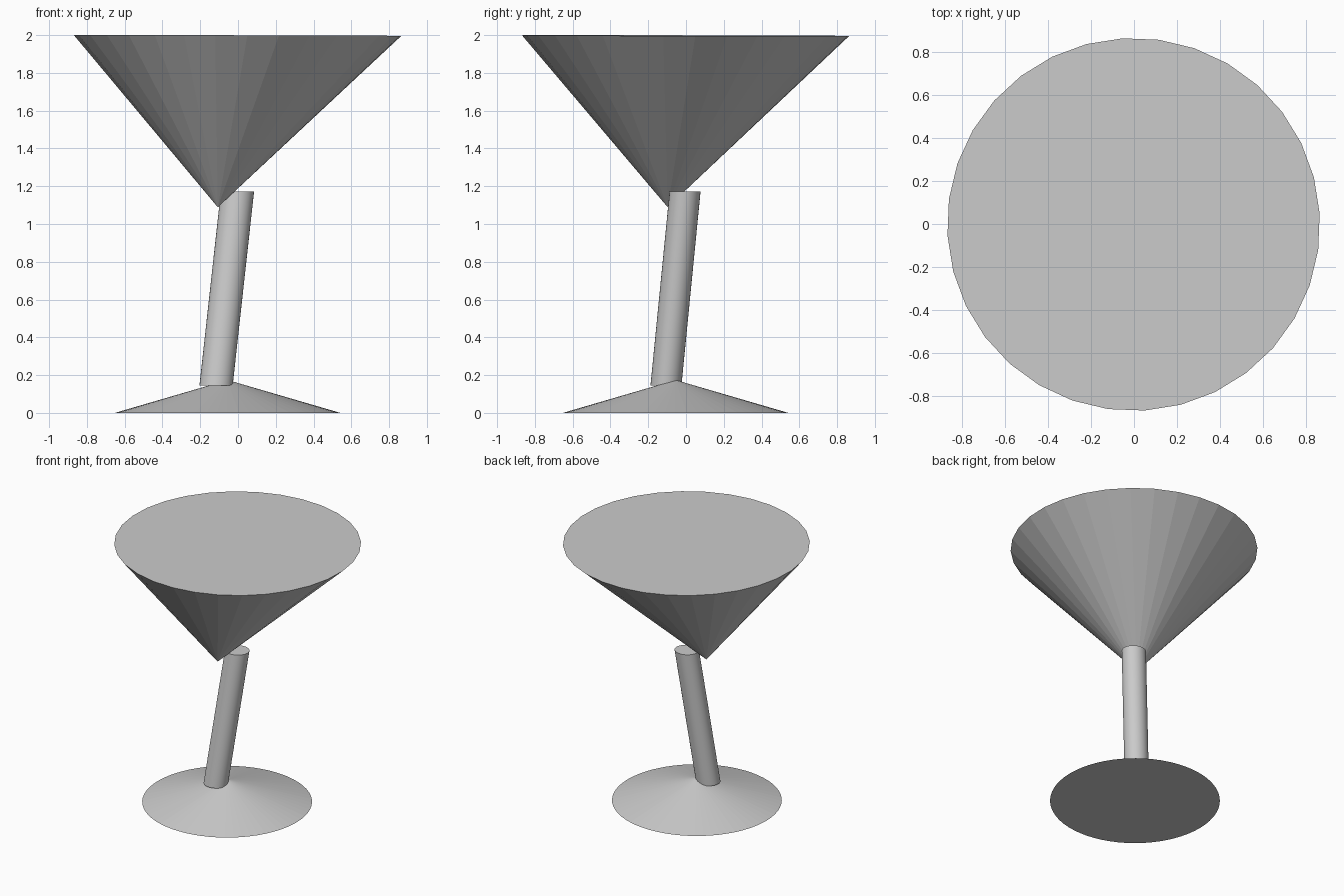
import bpy, bmesh, math
from mathutils import Matrix, Vector

if "Cube" in bpy.data.objects:
    bpy.data.objects.remove(bpy.data.objects["Cube"])


def leaning_cone(name, bottom, r_bottom, top, r_top, sides, stretch=(1, 1), turn=0.0, tilt=0.0):
    """Closed cone or cylinder whose axis is sheared from bottom centre to top centre."""
    bottom, top = Vector(bottom), Vector(top)
    bm = bmesh.new()
    bmesh.ops.create_cone(bm, cap_ends=True, segments=sides,
                          radius1=r_bottom, radius2=r_top, depth=1.0)
    bmesh.ops.remove_doubles(bm, verts=bm.verts, dist=1e-5)
    bmesh.ops.rotate(bm, verts=bm.verts, matrix=Matrix.Rotation(math.radians(turn), 3, 'Z'))
    for v in bm.verts:
        centre = bottom.lerp(top, v.co.z + 0.5)
        x, y = v.co.x * stretch[0], v.co.y * stretch[1]
        v.co = centre + Vector((x, y, tilt * (x + y)))
    bmesh.ops.recalc_face_normals(bm, faces=bm.faces)
    mesh = bpy.data.meshes.new(name)
    bm.to_mesh(mesh)
    bm.free()
    obj = bpy.data.objects.new(name, mesh)
    bpy.context.collection.objects.link(obj)
    return obj


# Shallow cone foot
leaning_cone("base", (-0.055, -0.055, 0), 0.597, (-0.055, -0.055, 0.174), 0, 64)

# Leaning stem, slightly oval
stem = leaning_cone("stem", (-0.116, -0.106, 0.146), 1, (-0.003, -0.005, 1.171), 1, 32,
                    stretch=(0.088, 0.082))

# Filled bowl, faceted, with its tip off centre
leaning_cone("bowl", (-0.107, -0.097, 1.089), 0, (-0.002, -0.002, 1.9975), 0.868, 32,
             turn=3.4, tilt=-0.002)

# Smooth the stem wall, keep its rims sharp
bpy.context.view_layer.objects.active = stem
stem.select_set(True)
bpy.ops.object.shade_smooth_by_angle(angle=math.radians(30))
